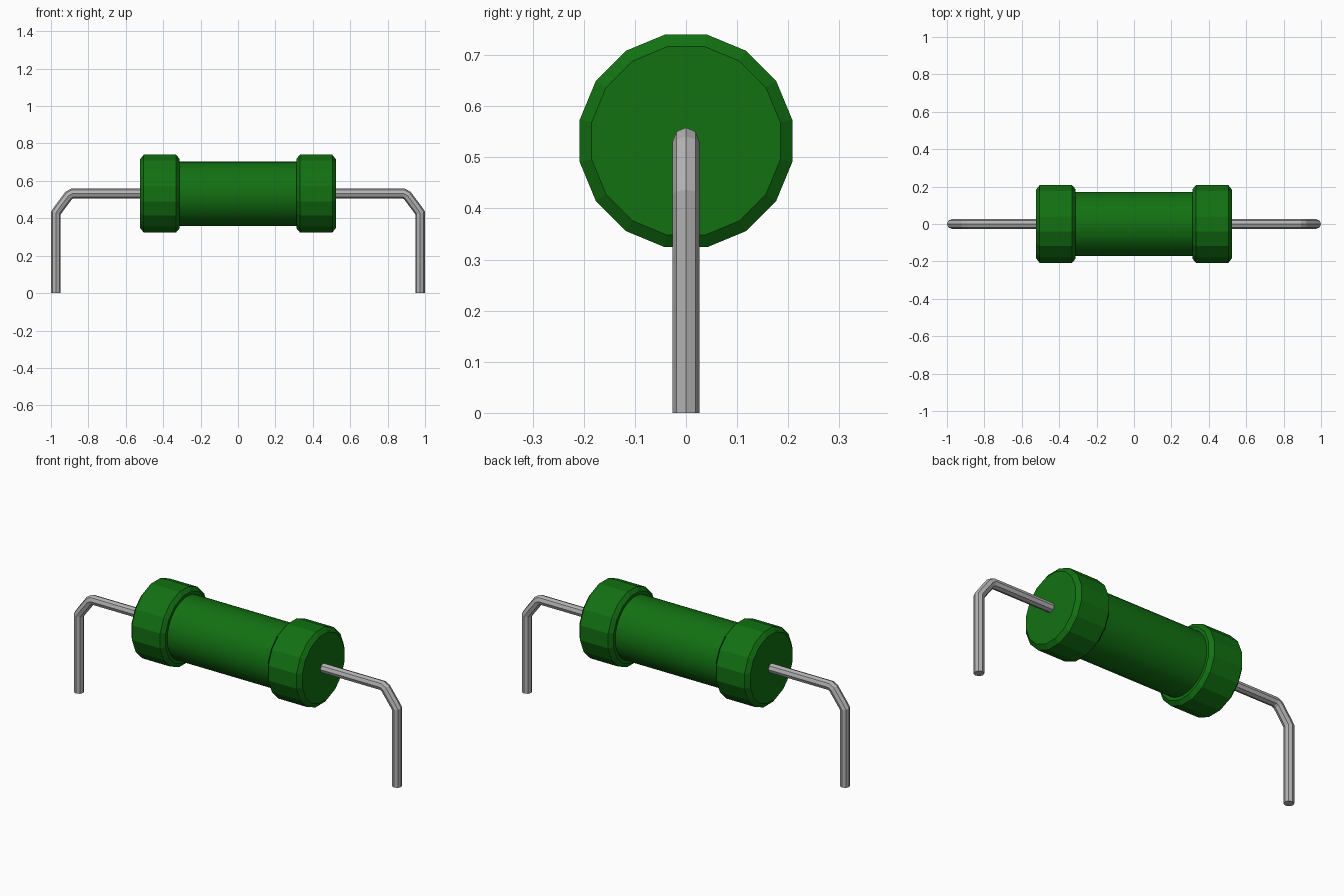
import bpy
import bmesh
from math import pi, cos, sin, radians
from mathutils import Matrix, Vector

default = bpy.data.objects.get("Cube")
if default:
    bpy.data.objects.remove(default)

AXIS_Z = 0.532


def make_material(name, rgb):
    mat = bpy.data.materials.new(name)
    mat.use_nodes = True
    color = (*rgb, 1.0)
    mat.diffuse_color = color
    bsdf = next(n for n in mat.node_tree.nodes if n.type == 'BSDF_PRINCIPLED')
    bsdf.inputs["Base Color"].default_value = color
    return mat


green = make_material("green coating", (0.006, 0.165, 0.006))
grey = make_material("grey metal", (0.45, 0.45, 0.45))


def loft(name, rings, mat, smooth_angle=None):
    """Skin a list of vertex rings and close both ends."""
    bm = bmesh.new()
    loops = [[bm.verts.new(p) for p in ring] for ring in rings]
    count = len(loops[0])
    for a, b in zip(loops, loops[1:]):
        for i in range(count):
            j = (i + 1) % count
            bm.faces.new((a[i], a[j], b[j], b[i]))
    bm.faces.new(loops[0])
    bm.faces.new(loops[-1])
    bmesh.ops.recalc_face_normals(bm, faces=bm.faces)
    mesh = bpy.data.meshes.new(name)
    bm.to_mesh(mesh)
    bm.free()
    mesh.materials.append(mat)
    obj = bpy.data.objects.new(name, mesh)
    bpy.context.collection.objects.link(obj)
    if smooth_angle:
        bpy.ops.object.select_all(action='DESELECT')
        obj.select_set(True)
        bpy.context.view_layer.objects.active = obj
        bpy.ops.object.shade_smooth_by_angle(angle=radians(smooth_angle))
    return obj


def lathe_rings(profile, sides, turn=0.0):
    """Rings around the long axis from (x, radius) pairs."""
    angles = [2 * pi * (i + turn) / sides for i in range(sides)]
    return [[(x, r * cos(a), AXIS_Z + r * sin(a)) for a in angles]
            for x, r in profile]


def wire_rings(path, radius, sides):
    """Mitred rings along a path lying in the xz plane."""
    pts = [Vector((x, 0, z)) for x, z in path]
    rings = []
    for i, p in enumerate(pts):
        before = (p - pts[i - 1]).normalized() if i else None
        after = (pts[i + 1] - p).normalized() if i < len(pts) - 1 else None
        tangent = ((before or after) + (after or before)).normalized()
        stretch = 1 / tangent.dot(before or after)
        across = Vector((-tangent.z, 0, tangent.x)) * stretch
        side = Vector((0, 1, 0))
        rings.append([p + radius * (side * cos(2 * pi * k / sides)
                                    + across * sin(2 * pi * k / sides))
                      for k in range(sides)])
    return rings


# Central barrel, rounded
loft("barrel", lathe_rings([(-0.34, 0.172), (0.34, 0.172)], 32), green, 30)

# Chamfered end caps and bent leads, mirrored left and right
cap_profile = [(0.313, 0.19), (0.331, 0.212), (0.504, 0.212), (0.523, 0.188)]
lead_path = [(0.45, AXIS_Z), (0.887, AXIS_Z), (0.906, 0.521),
             (0.957, 0.453), (0.974, 0.428), (0.974, 0)]
for label, s in (("left", 1), ("right", -1)):
    cap = [(s * x, r) for x, r in cap_profile]
    loft(label + "_end_cap", lathe_rings(cap, 16, 0.5), green)
    lead = [(s * x, z) for x, z in lead_path]
    loft(label + "_lead", wire_rings(lead, 0.026, 8), grey)
